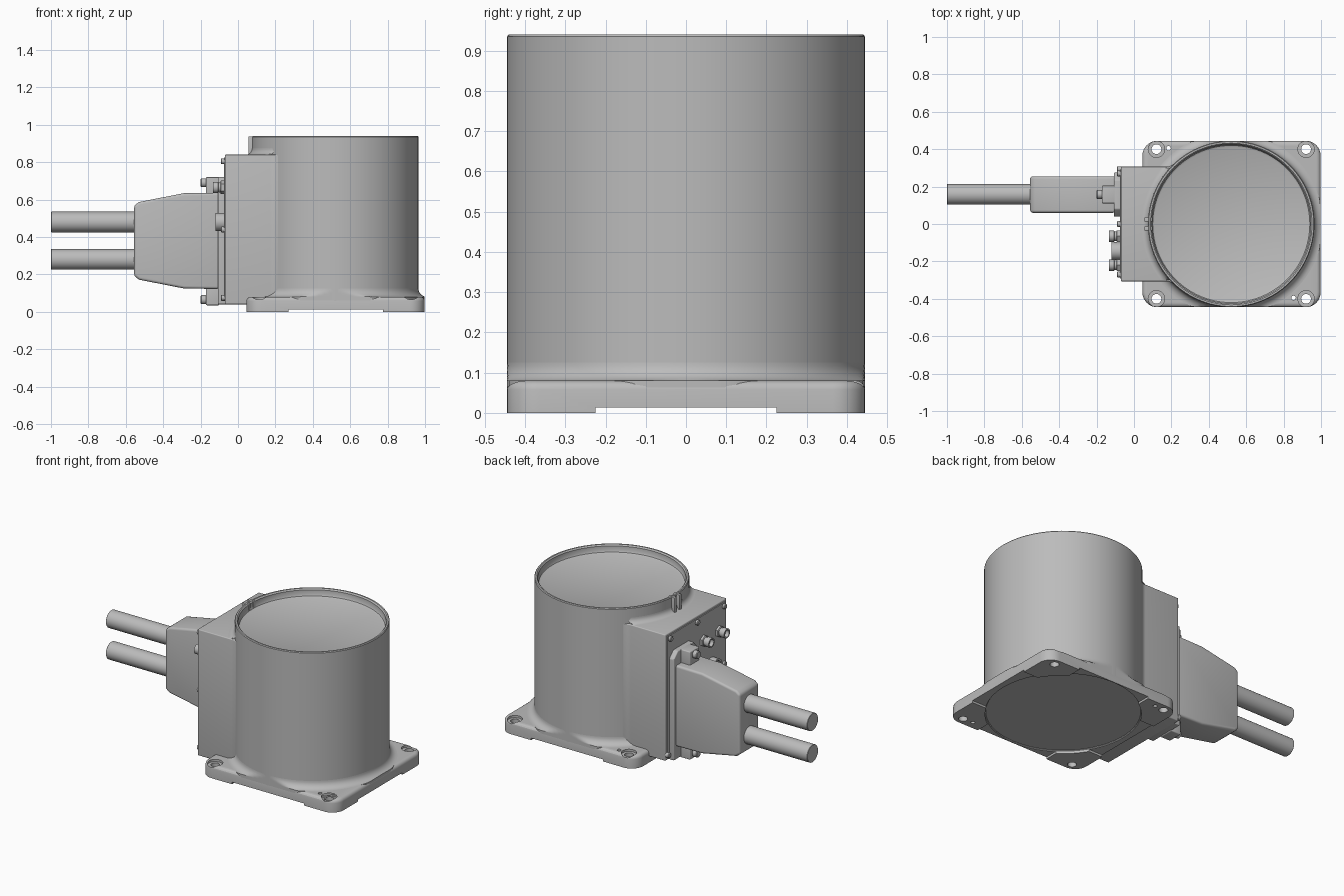
import bpy, bmesh
from math import sin, cos, pi, radians, sqrt, atan2
from mathutils import Matrix, Vector

cube = bpy.data.objects.get("Cube")
if cube:
    bpy.data.objects.remove(cube, do_unlink=True)

grey = bpy.data.materials.new("cast_grey")
grey.use_nodes = True
colour = (0.5, 0.5, 0.5, 1)
grey.diffuse_color = colour
for node in grey.node_tree.nodes:
    if node.type == 'BSDF_PRINCIPLED':
        node.inputs["Base Color"].default_value = colour

CX, R = 0.52, 0.445          # drum axis and radius
PLATE_TOP = 0.08


def finish(name, bm):
    bmesh.ops.recalc_face_normals(bm, faces=bm.faces)
    mesh = bpy.data.meshes.new(name)
    bm.to_mesh(mesh)
    bm.free()
    mesh.materials.append(grey)
    ob = bpy.data.objects.new(name, mesh)
    bpy.context.scene.collection.objects.link(ob)
    smooth(ob)
    return ob


def smooth(ob):
    bpy.ops.object.select_all(action='DESELECT')
    ob.select_set(True)
    bpy.context.view_layer.objects.active = ob
    bpy.ops.object.shade_smooth_by_angle(angle=radians(35))


def arc(cx, cy, r, a, b, n=8):
    return [(cx + r * cos(a + (b - a) * i / n), cy + r * sin(a + (b - a) * i / n))
            for i in range(n + 1)]


def prism(name, pts, lo, hi, axis='z', bevel=0, top_only=False):
    """Extrude a 2D outline along an axis and round its sharp edges."""
    place = {'z': lambda u, v, w: (u, v, w), 'y': lambda u, v, w: (u, w, v),
             'x': lambda u, v, w: (w, u, v)}[axis]
    bm = bmesh.new()
    a = [bm.verts.new(place(u, v, lo)) for u, v in pts]
    b = [bm.verts.new(place(u, v, hi)) for u, v in pts]
    bm.faces.new(a)
    bm.faces.new(b)
    for i in range(len(pts)):
        j = (i + 1) % len(pts)
        bm.faces.new((a[i], a[j], b[j], b[i]))
    bmesh.ops.recalc_face_normals(bm, faces=bm.faces)
    if bevel:
        top = set(b)
        edges = [e for e in bm.edges if e.calc_face_angle() > radians(30)
                 and (not top_only or all(v in top for v in e.verts))]
        bmesh.ops.bevel(bm, geom=edges, offset=bevel, offset_type='OFFSET', segments=4,
                        profile=0.5, affect='EDGES', clamp_overlap=True)
    return finish(name, bm)


def rect(u0, u1, v0, v1):
    return [(u0, v0), (u1, v0), (u1, v1), (u0, v1)]


def round_rect(u0, u1, v0, v1, r):
    return (arc(u1 - r, v1 - r, r, 0, pi / 2) + arc(u0 + r, v1 - r, r, pi / 2, pi)
            + arc(u0 + r, v0 + r, r, pi, 1.5 * pi) + arc(u1 - r, v0 + r, r, 1.5 * pi, 2 * pi))


def lathe(name, profile, loc, axis='z', seg=32, a0=0.0, a1=2 * pi, limit=None):
    """Turn a (radius, height) profile; limit = (max |y|, max x) trims the result."""
    bm = bmesh.new()
    verts = [bm.verts.new((r * cos(a0), r * sin(a0), h)) for r, h in profile]
    edges = [bm.edges.new(p) for p in zip(verts, verts[1:])]
    bmesh.ops.spin(bm, geom=verts + edges, cent=(0, 0, 0), axis=(0, 0, 1),
                   angle=a1 - a0, steps=seg)
    bmesh.ops.remove_doubles(bm, verts=bm.verts, dist=0.0001)
    if axis == 'x':          # height runs towards -x
        bmesh.ops.rotate(bm, verts=bm.verts, cent=(0, 0, 0),
                         matrix=Matrix.Rotation(-pi / 2, 3, 'Y'))
    bmesh.ops.translate(bm, verts=bm.verts, vec=Vector(loc))
    if limit:
        for v in bm.verts:
            v.co.y = max(-limit[0], min(limit[0], v.co.y))
            v.co.x = min(limit[1], v.co.x)
    return finish(name, bm)


def rod(name, r, length, loc, axis='x', seg=32, chamfer=0.004):
    return lathe(name, [(0, 0), (r, 0), (r, length - chamfer), (r - chamfer, length),
                        (0, length)], loc, axis, seg)


def cut(ob, cutters):
    for c in cutters:
        c.hide_render = True
        mod = ob.modifiers.new("cut", 'BOOLEAN')
        mod.object, mod.operation, mod.solver = c, 'DIFFERENCE', 'EXACT'
        bpy.ops.object.select_all(action='DESELECT')
        bpy.context.view_layer.objects.active = ob
        ob.select_set(True)
        bpy.ops.object.modifier_apply(modifier=mod.name)
        bpy.data.objects.remove(c, do_unlink=True)
    smooth(ob)


# Mounting plate with corner feet, counterbored bolt holes and dowel holes
plate = prism("mounting_plate", round_rect(0.045, 0.998, -R, R, 0.08), 0, PLATE_TOP,
              bevel=0.022, top_only=True)
cutters = [prism("relief_across", rect(0.27, 0.775, -1, 1), -0.1, 0.013),
           prism("relief_along", rect(-0.1, 1.2, -0.225, 0.225), -0.1, 0.0131),
           rod("relief_disc", 0.44, 0.12, (CX, 0, -0.1), 'z', 96)]
for x in (0.12, 0.92):
    for y in (-0.4, 0.4):
        cutters.append(rod("bolt_hole", 0.026, 0.4, (x, y, -0.1), 'z'))
        cutters.append(rod("counterbore", 0.044, 0.2, (x, y, 0.066), 'z'))
for x, y in ((0.185, 0.405), (0.853, -0.395)):
    cutters.append(rod("dowel_hole", 0.012, 0.4, (x, y, -0.1), 'z', 16))
cut(plate, cutters)

# Drum with recessed lid
lathe("drum", [(0, 0.03), (R, 0.03), (R, 0.935), (0.441, 0.94), (0.432, 0.94), (0.425, 0.932),
               (0.425, 0.905), (0.42, 0.895), (0.41, 0.89), (0, 0.89)], (CX, 0, 0), seg=96)

# Cast fillets where the drum meets the plate and the box
f = 0.045
lathe("base_fillet", [(R - 0.01, PLATE_TOP + f)]
      + arc(R + f, PLATE_TOP + f, f, pi, 1.5 * pi) + [(R + f, 0.05)],
      (CX, 0, 0), seg=96, limit=(0.4445, 0.997))
g = 0.035
lathe("box_top_fillet", [(R - 0.01, 0.84 + g)]
      + arc(R + g, 0.84 + g, g, pi, 1.5 * pi) + [(R + g, 0.82)],
      (CX, 0, 0), seg=40, a0=radians(137), a1=radians(223), limit=(0.3, 2))

# Connection box flaring into the drum
half, fr = 0.307, 0.06
fx = CX - sqrt((R + fr) ** 2 - (half + fr) ** 2)
end = atan2(-(half + fr), CX - fx)
flare = arc(fx, half + fr, fr, -pi / 2, end)
outline = [(-0.07, half)] + flare + [(CX, 0.3)]
outline += [(x, -y) for x, y in reversed(outline)]
prism("connection_box", outline, 0.04, 0.84, bevel=0.012)
prism("connector_panel", rect(-0.292, 0.292, 0.06, 0.825), -0.076, -0.06, 'x')

# Locating key on the drum
for y in (-0.024, 0.024):
    prism("key_rib", rect(0.055, 0.1, y - 0.011, y + 0.011), 0.83, 0.938, bevel=0.004)

# Panel screws
for y, z in ((0.27, 0.805), (0, 0.805), (-0.27, 0.805), (-0.27, 0.44), (-0.27, 0.075),
             (0, 0.075), (0.292, 0.075)):
    rod("panel_screw", 0.016, 0.024, (-0.068, y, z), seg=20)

# Round sockets
for y in (-0.065, -0.22):
    rod("socket_nut", 0.036, 0.024, (-0.07, y, 0.665), seg=6)
    lathe("socket", [(0, 0), (0.026, 0), (0.026, 0.035), (0.03, 0.036), (0.03, 0.064),
                     (0.022, 0.064), (0.022, 0.04), (0, 0.04)], (-0.07, y, 0.665), 'x')
lathe("large_socket", [(0, 0), (0.048, 0), (0.048, 0.05), (0.036, 0.05), (0.036, 0.03),
                       (0, 0.03)], (-0.07, -0.145, 0.48), 'x')

# Cable hood with flange, clamp blocks and screws
y0, y1, c = 0.04, 0.275, 0.04
prism("hood_flange", [(y0, 0.04), (y1, 0.04), (y1, 0.72 - c), (y1 - c, 0.72),
                      (y0 + c, 0.72), (y0, 0.72 - c)], -0.108, -0.06, 'x', bevel=0.006)
prism("cable_hood", [(-0.1, 0.122), (-0.29, 0.125), (-0.53, 0.172), (-0.555, 0.192),
                     (-0.555, 0.568), (-0.53, 0.587), (-0.29, 0.634), (-0.1, 0.637)],
      0.06, 0.255, 'y', bevel=0.014)
for z0, z1, zs in ((0.62, 0.72, 0.69), (0.035, 0.14, 0.065)):
    prism("clamp_block", rect(0.11, 0.205, z0, z1), -0.172, -0.1, 'x', bevel=0.006)
    rod("clamp_screw", 0.024, 0.035, (-0.165, 0.158, zs), seg=24)

# Cables
for z in (0.48, 0.28):
    rod("cable", 0.055, 0.46, (-0.54, 0.158, z), seg=40, chamfer=0.002)
